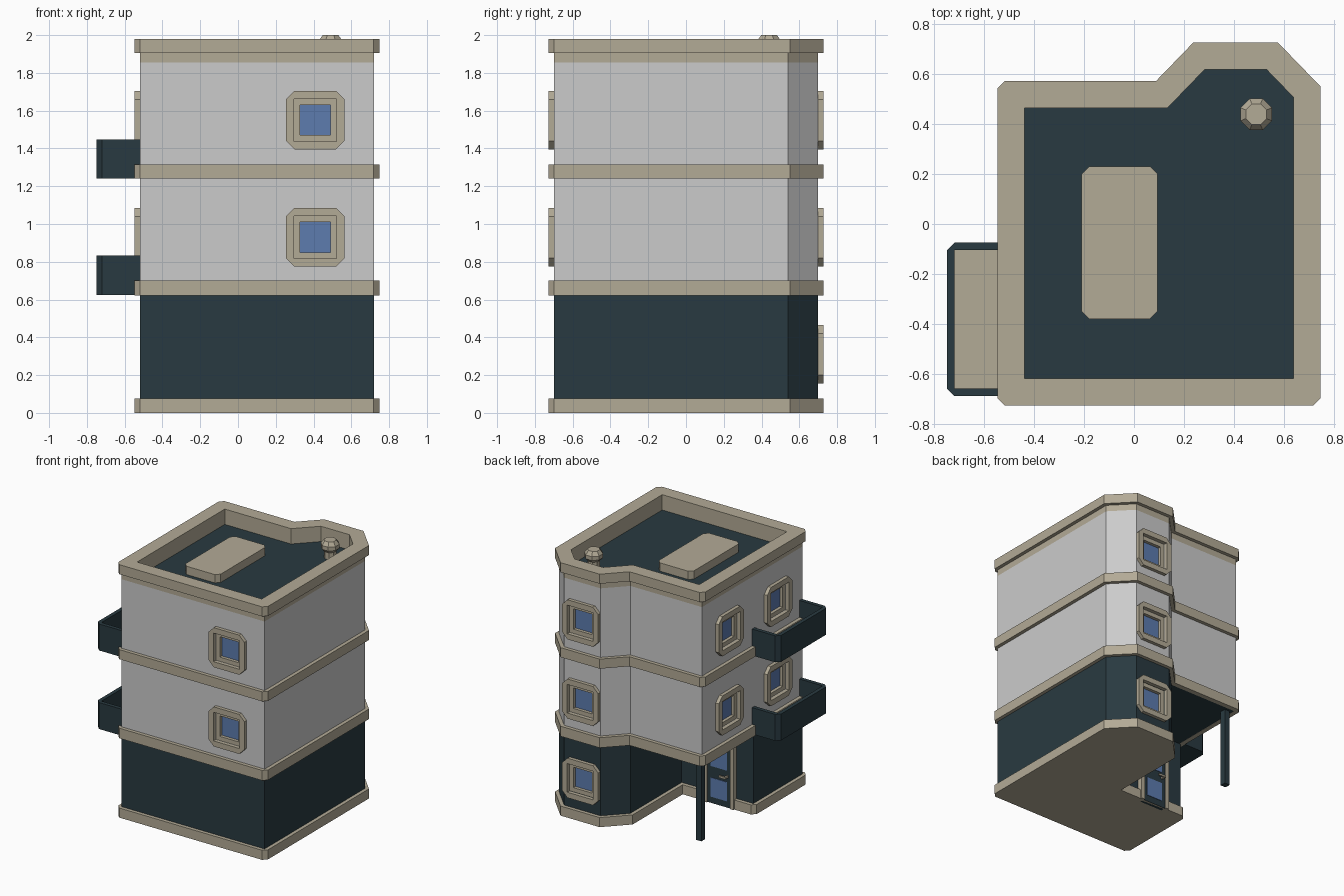
import bpy, bmesh, math
from mathutils import Matrix, Vector

if "Cube" in bpy.data.objects:
    bpy.data.objects.remove(bpy.data.objects["Cube"])


def material(name, rgb):
    m = bpy.data.materials.new(name)
    m.diffuse_color = (*rgb, 1)
    m.use_nodes = True
    m.node_tree.nodes["Principled BSDF"].inputs["Base Color"].default_value = m.diffuse_color
    return m


TAN = material("stone_trim", (0.45, 0.405, 0.305))
DARK = material("dark_teal", (0.022, 0.042, 0.052))
GLASS = material("glass", (0.11, 0.2, 0.43))


def finish(name, bm, mat=None, mtx=Matrix()):
    bmesh.ops.recalc_face_normals(bm, faces=bm.faces[:])
    me = bpy.data.meshes.new(name)
    bm.to_mesh(me)
    bm.free()
    if mat:
        me.materials.append(mat)
    ob = bpy.data.objects.new(name, me)
    ob.matrix_world = mtx
    bpy.context.collection.objects.link(ob)
    return ob


def prism(name, loops, z0, z1, mat=None, mtx=Matrix()):
    """Extrude an outline (first loop) with optional holes (other loops)."""
    bm = bmesh.new()
    for pts in loops:
        vs = [bm.verts.new((x, y, z0)) for x, y in pts]
        for a, b in zip(vs, vs[1:] + vs[:1]):
            bm.edges.new((a, b))
    bmesh.ops.triangle_fill(bm, edges=bm.edges[:], use_beauty=True, normal=(0, 0, 1))
    ext = bmesh.ops.extrude_face_region(bm, geom=bm.faces[:], use_keep_orig=True)
    top = [g for g in ext["geom"] if isinstance(g, bmesh.types.BMVert)]
    bmesh.ops.translate(bm, verts=top, vec=(0, 0, z1 - z0))
    return finish(name, bm, mat, mtx)


def rect(x0, x1, y0, y1):
    return [(x0, y0), (x1, y0), (x1, y1), (x0, y1)]


def box(name, x0, x1, y0, y1, z0, z1, mat=None):
    return prism(name, [rect(x0, x1, y0, y1)], z0, z1, mat)


def corners(pts):
    """Yield each point with its incoming and outgoing unit directions."""
    for i, p in enumerate(pts):
        p = Vector(p)
        d0 = (p - Vector(pts[i - 1])).normalized()
        d1 = (Vector(pts[(i + 1) % len(pts)]) - p).normalized()
        yield p, d0, d1


def offset(pts, d):
    out = []
    for p, d0, d1 in corners(pts):
        n0, n1 = Vector((d0.y, -d0.x)), Vector((d1.y, -d1.x))
        out.append(tuple(p + (n0 + n1) * d / (1 + n0.dot(n1))))
    return out


def chamfer(pts, c):
    """Cut the convex right-angled corners of a counter-clockwise outline."""
    out = []
    for p, d0, d1 in corners(pts):
        if d0.cross(d1) > 0.95:
            out += [tuple(p - d0 * c), tuple(p + d1 * c)]
        else:
            out.append(tuple(p))
    return out


# Floor plans: upper storeys, and ground floor with the recessed entrance
wall = [(-.52, -.70), (.72, -.70), (.72, .54), (.565, .70), (.25, .70), (.10, .545), (-.52, .545)]
ground = wall[:6] + [(.10, -.09), (-.52, -.09)]
band = chamfer(offset(wall, .028), .03)
inner = offset(wall, -.08)
hidden = offset(wall, -.01)

# Walls
lower_walls = prism("ground_floor_walls", [ground], .02, .63, DARK)
prism("entrance_ceiling", [wall], .622, .64, DARK)
upper_walls = prism("upper_walls", [wall], .64, 1.855)

# Stone bands
prism("base_band", [chamfer(offset(ground, .028), .03)], 0, .075, TAN)
prism("lower_band", [band, hidden], .621, .70, TAN)
prism("middle_band", [band, hidden], 1.24, 1.315, TAN)

# Parapet and roof
prism("parapet_wall", [wall, inner], 1.855, 1.905, TAN)
prism("parapet_cap", [band, inner], 1.905, 1.98, TAN)
prism("roof", [offset(wall, -.07)], 1.85, 1.86, DARK)
prism("roof_hatch", [chamfer(rect(-.21, .095, -.38, .23), .03)], 1.86, 1.925, TAN)

# Roof vent: lathed octagon
bm = bmesh.new()
prev = None
for r, z in [(.045, 1.86), (.045, 1.915), (.068, 1.94), (.068, 1.97), (.045, 2.0)]:
    ring = [bm.verts.new((.49 + r * math.cos((k + .5) * math.pi / 4),
                          .44 + r * math.sin((k + .5) * math.pi / 4), z)) for k in range(8)]
    if prev:
        for k in range(8):
            bm.faces.new((prev[k], prev[k - 1], ring[k - 1], ring[k]))
    prev = ring
bm.faces.new(prev)
finish("roof_vent", bm, TAN)


# Windows: chamfered outer frame, stepped sash and glass set into a cut opening
cutters = bpy.data.collections.new("window_cutters")
bpy.context.scene.collection.children.link(cutters)


def window(name, x, y, z, turn):
    m = (Matrix.Translation((x, y, z)) @ Matrix.Rotation(math.radians(turn), 4, 'Z')
         @ Matrix.Rotation(math.radians(90), 4, 'X'))
    sq = lambda h: rect(-h, h, -h, h)
    prism(name + "_frame", [chamfer(sq(.155), .045), sq(.112)], 0, .027, TAN, m)
    prism(name + "_sash", [sq(.113), sq(.08)], -.04, -.005, TAN, m)
    prism(name + "_glass", [sq(.082)], -.04, -.03, GLASS, m)
    cut = prism(name + "_cutter", [sq(.1135)], -.0405, .02, None, m)
    cut.hide_render = True
    cut.hide_viewport = False
    cut.display_type = 'WIRE'
    bpy.context.collection.objects.unlink(cut)
    cutters.objects.link(cut)


for i, z in enumerate((.31, .93, 1.55)):
    window(f"bay_window_{i}", .4075, .70, z, 180)
    if i:
        window(f"front_window_{i}", .409, -.70, z, 0)
        window(f"side_window_{i}", -.52, .22, z, -90)
        window(f"balcony_window_{i}", -.52, -.38, z, -90)

for ob in (lower_walls, upper_walls):
    mod = ob.modifiers.new("window_openings", 'BOOLEAN')
    mod.operation = 'DIFFERENCE'
    mod.operand_type = 'COLLECTION'
    mod.collection = cutters
    mod.solver = 'EXACT'
    bpy.context.view_layer.objects.active = ob
    bpy.ops.object.modifier_apply(modifier=mod.name)
for cut in list(cutters.objects):
    bpy.data.objects.remove(cut)

# Balconies
rail = [(-.51, -.69), (-.51, -.66), (-.72, -.66), (-.72, -.105), (-.51, -.105),
        (-.51, -.075), (-.72, -.075), (-.75, -.105), (-.75, -.66), (-.72, -.69)]
for i, z in enumerate((.625, 1.24)):
    prism(f"balcony_rail_{i}", [rail], z, z + .207, DARK)
    box(f"balcony_slab_{i}", -.725, -.51, -.665, -.1, z, z + .05, DARK)
    box(f"balcony_floor_{i}", -.72, -.51, -.66, -.105, z + .05, z + .065, TAN)

# Entrance: corner column, door frame, leaf, panes and handle
box("corner_column", -.489, -.442, .462, .509, 0, .63, DARK)
for n, x0, x1, z0 in (("left", -.375, -.345, 0), ("right", -.145, -.115, 0), ("top", -.345, -.145, .53)):
    box("door_frame_" + n, x0, x1, -.10, -.05, z0, .56, TAN)
box("door_leaf", -.345, -.145, -.10, -.06, 0, .53, DARK)
for n, z0, z1 in (("lower", .05, .2), ("upper", .29, .48)):
    box(f"door_pane_{n}", -.315, -.175, -.07, -.056, z0, z1, GLASS)
box("door_handle_stem", -.325, -.31, -.06, -.025, .237, .252, TAN)
box("door_handle_bar", -.325, -.265, -.035, -.022, .237, .252, TAN)
